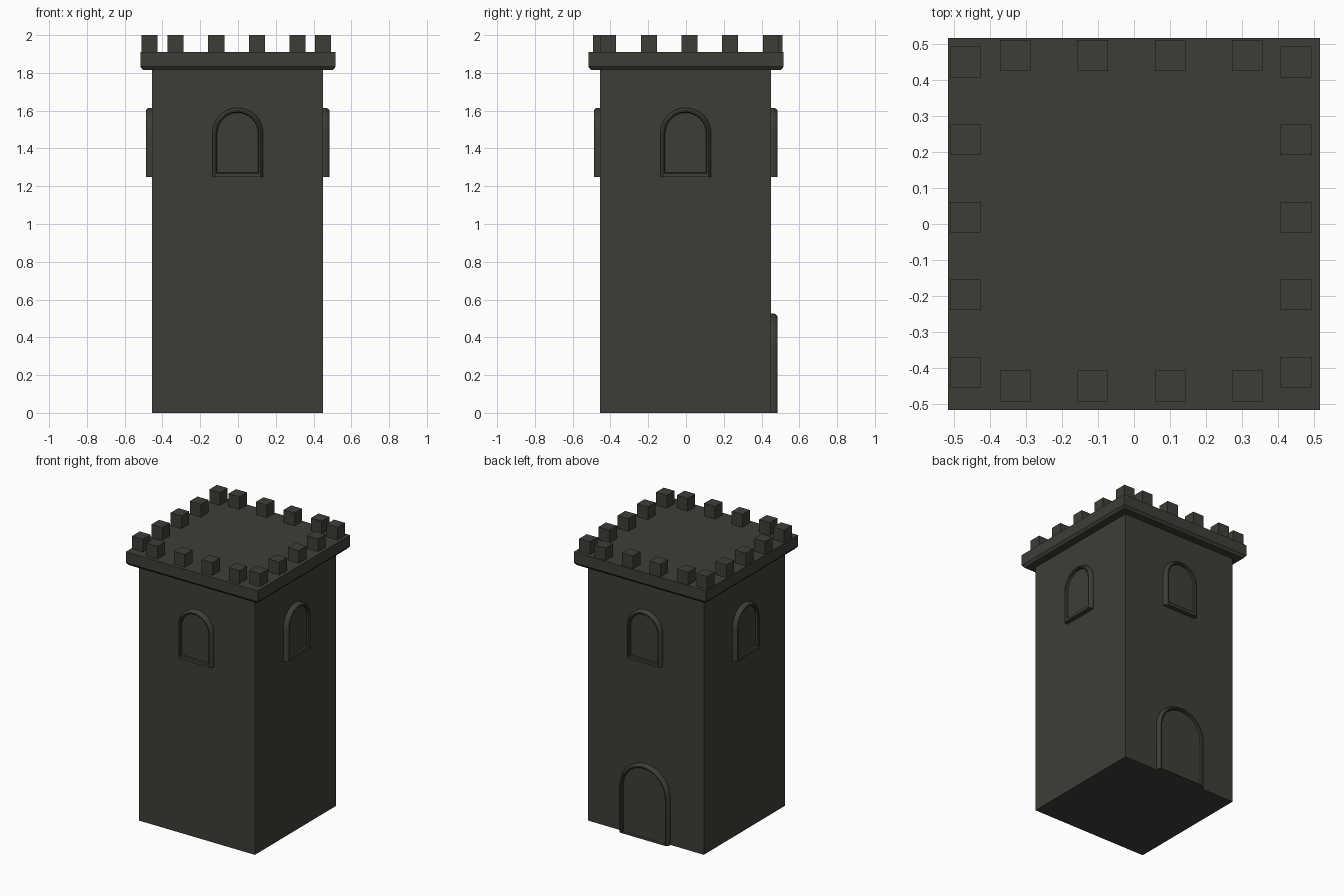
import bpy, bmesh, math
from mathutils import Matrix

if "Cube" in bpy.data.objects:
    bpy.data.objects.remove(bpy.data.objects["Cube"])

stone = bpy.data.materials.new("dark_stone")
stone.diffuse_color = (0.048, 0.048, 0.039, 1)
stone.use_nodes = True
stone.node_tree.nodes["Principled BSDF"].inputs["Base Color"].default_value = stone.diffuse_color


def finish(name, bm):
    bmesh.ops.recalc_face_normals(bm, faces=bm.faces)
    me = bpy.data.meshes.new(name)
    bm.to_mesh(me)
    bm.free()
    me.materials.append(stone)
    ob = bpy.data.objects.new(name, me)
    bpy.context.collection.objects.link(ob)
    return ob


def loft(name, rings, matrix=Matrix()):
    """Bridge equal-length rings and cap both ends."""
    bm = bmesh.new()
    loops = [[bm.verts.new(matrix @ Matrix.Translation(p).translation) for p in r] for r in rings]
    n = len(loops[0])
    for a, b in zip(loops, loops[1:]):
        for i in range(n):
            j = (i + 1) % n
            bm.faces.new((a[i], a[j], b[j], b[i]))
    bm.faces.new(loops[0])
    bm.faces.new(loops[-1])
    return finish(name, bm)


def square(h, z, c=0.0):
    return [(c - h, c - h, z), (c + h, c - h, z), (c + h, c + h, z), (c - h, c + h, z)]


# tower body and chamfered parapet slab
loft("tower_body", [square(0.453, 0, -0.002), square(0.453, 1.82, -0.002)])
loft("parapet_slab", [square(0.503, 1.815), square(0.517, 1.833), square(0.517, 1.91)])

# battlement blocks: five on each side column, four on front and back rows
spots = [(x, y) for x in (-0.468, 0.45) for y in (-0.412, -0.197, 0.019, 0.234, 0.45)]
spots += [(x, y) for y in (-0.45, 0.468) for x in (-0.33, -0.115, 0.101, 0.315)]
for x, y in spots:
    bm = bmesh.new()
    bmesh.ops.create_cube(bm, size=1, matrix=Matrix.Translation((x, y, 1.953))
                          @ Matrix.Diagonal((0.085, 0.085, 0.094, 1)))
    finish("battlement_block", bm)


def arch(name, angle, hw, bottom, top, rise, sill, seg=16):
    """Rounded arched frame with a recessed panel, on the wall facing -y turned by angle."""
    # (side inset, share of sill height, distance out from wall)
    section = [(0, 0, -0.01), (0, 0, 0.016), (0.005, 0, 0.026), (0.013, 0, 0.033),
               (0.02, 0.8, 0.033), (0.025, 1, 0.028), (0.026, 1, 0.014)]
    rings = []
    for inset, share, out in section:
        y = -0.453 - out
        w, b, r = hw - inset, bottom + share * sill, rise - inset
        ring = [(-w, y, b), (w, y, b)]
        for i in range(seg + 1):
            t = math.pi * i / seg
            ring.append((w * math.cos(t), y, top - rise + r * math.sin(t)))
        rings.append(ring)
    move = Matrix.Translation((-0.002, -0.002, 0)) @ Matrix.Rotation(angle, 4, 'Z')
    ob = loft(name, rings, move)
    bpy.context.view_layer.objects.active = ob
    ob.select_set(True)
    bpy.ops.object.shade_smooth_by_angle(angle=math.radians(40))
    ob.select_set(False)


# one window per wall, door on the back wall
for k, side in enumerate(("front", "right", "back", "left")):
    arch(side + "_window", k * math.pi / 2, 0.134, 1.248, 1.615, 0.135, 0.024)
arch("back_door", math.pi, 0.192, 0.0, 0.525, 0.19, 0.004)
